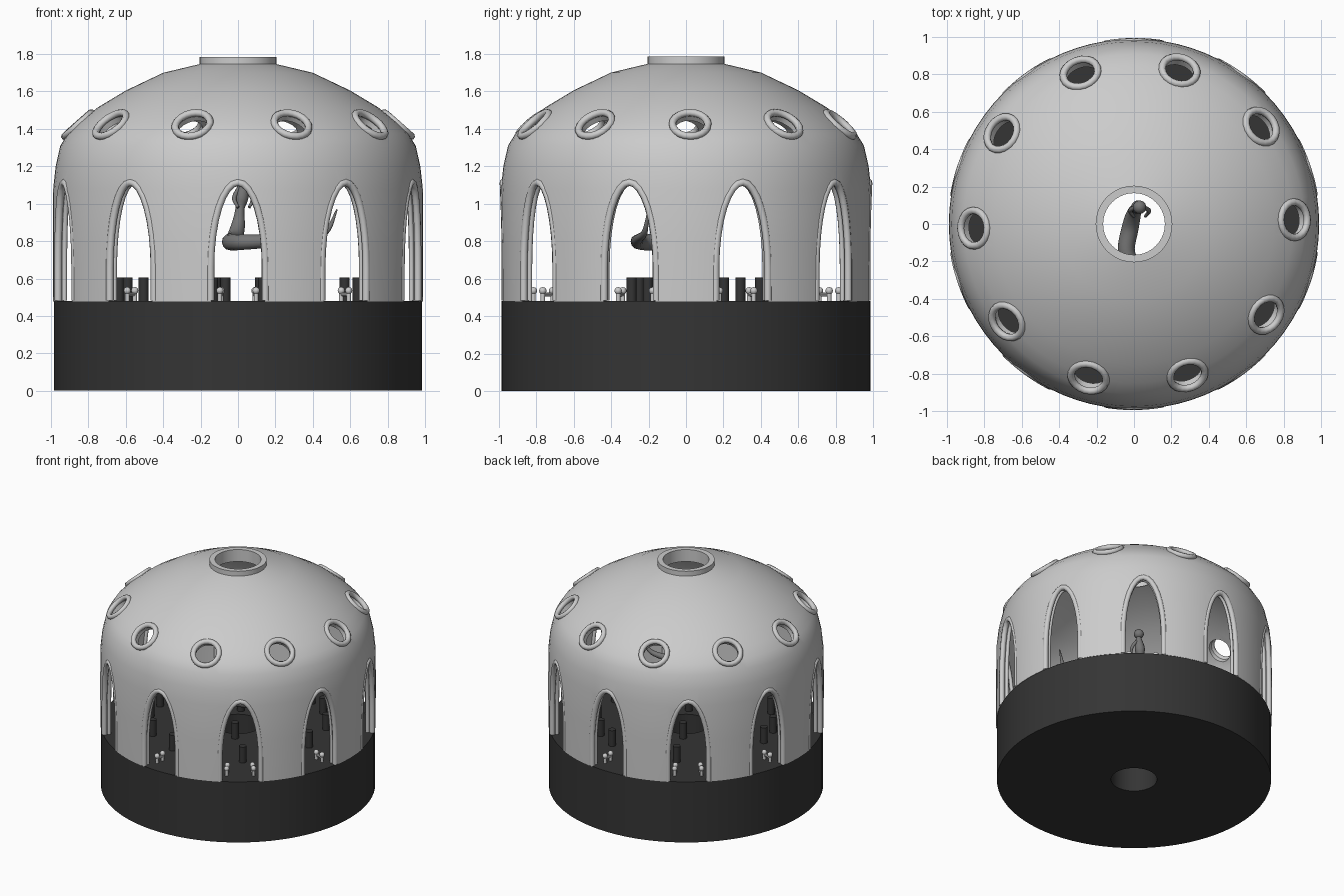
import bpy, bmesh, math
from mathutils import Vector, Matrix
from math import radians, sin, cos, pi

if "Cube" in bpy.data.objects:
    bpy.data.objects.remove(bpy.data.objects["Cube"])

def mat(name, v):
    m = bpy.data.materials.new(name)
    m.diffuse_color = (v, v, v, 1)
    m.use_nodes = True
    m.node_tree.nodes["Principled BSDF"].inputs["Base Color"].default_value = m.diffuse_color
    return m

DARK, MID = mat("dark", 0.035), mat("mid_grey", 0.18)

def make(name, bm, material=None, angle=35):
    bmesh.ops.recalc_face_normals(bm, faces=bm.faces)
    me = bpy.data.meshes.new(name)
    bm.to_mesh(me)
    bm.free()
    ob = bpy.data.objects.new(name, me)
    bpy.context.collection.objects.link(ob)
    if material:
        me.materials.append(material)
    smooth(ob, angle)
    return ob

def smooth(ob, angle=35):
    bpy.ops.object.select_all(action='DESELECT')
    ob.select_set(True)
    bpy.context.view_layer.objects.active = ob
    bpy.ops.object.shade_smooth_by_angle(angle=radians(angle))

def loft(bm, loops, closed=False, caps=True):
    """Skin a list of point loops."""
    rings = [[bm.verts.new(p) for p in lp] for lp in loops]
    n = len(rings[0])
    for i in range(len(rings) if closed else len(rings) - 1):
        a, b = rings[i], rings[(i + 1) % len(rings)]
        for j in range(n):
            k = (j + 1) % n
            bm.faces.new((a[j], a[k], b[k], b[j]))
    if caps and not closed:
        bm.faces.new(rings[0])
        bm.faces.new(rings[-1])

def polar(r, a, z):
    return Vector((r * cos(a), r * sin(a), z))

def lathe(name, profile, segs=80, material=None):
    bm = bmesh.new()
    loft(bm, [[polar(r, 2 * pi * j / segs, z) for r, z in profile] for j in range(segs)], closed=True)
    return make(name, bm, material)

def tube(bm, pts, radii, sides=10, closed=False):
    pts = [Vector(p) for p in pts]
    n, loops, ref = len(pts), [], None
    for i, p in enumerate(pts):
        if closed:
            t = pts[(i + 1) % n] - pts[i - 1]
        else:
            t = pts[min(i + 1, n - 1)] - pts[max(i - 1, 0)]
        t.normalize()
        if ref is None:
            ref = t.orthogonal()
        ref = (ref - t * ref.dot(t)).normalized()
        side, r = t.cross(ref), radii[i] if isinstance(radii, list) else radii
        loops.append([p + r * (cos(2 * pi * k / sides) * ref + sin(2 * pi * k / sides) * side)
                      for k in range(sides)])
    loft(bm, loops, closed)

def spline(keys, steps=6):
    """Catmull-Rom through (x, y, z, radius) keys."""
    k = [Vector(q) for q in keys]
    k = [2 * k[0] - k[1]] + k + [2 * k[-1] - k[-2]]
    out = []
    for i in range(1, len(k) - 2):
        a, b, c, d = k[i - 1:i + 3]
        for s in range(steps):
            t = s / steps
            out.append(0.5 * (2 * b + (c - a) * t + (2 * a - 5 * b + 4 * c - d) * t * t
                              + (3 * b - a - 3 * c + d) * t ** 3))
    out.append(k[-2])
    return [p.to_3d() for p in out], [max(p[3], 0.003) for p in out]

# base drum with centre bore
lathe("base_drum", [(0.165, 0), (0.985, 0), (0.985, 0.48), (0.165, 0.48)], material=DARK)

# dome shell
outer = [(0.988, 0.478), (0.99, 0.8), (0.988, 1.08), (0.975, 1.2), (0.95, 1.31), (0.91, 1.375),
         (0.85, 1.435), (0.75, 1.515), (0.6, 1.605), (0.4, 1.7), (0.19, 1.75)]
inner = [(0.17, 1.7), (0.38, 1.65), (0.57, 1.56), (0.72, 1.47), (0.82, 1.395), (0.87, 1.34),
         (0.905, 1.29), (0.93, 1.19), (0.942, 1.08), (0.945, 0.8), (0.942, 0.478)]
dome = lathe("dome_shell", outer + inner)
lathe("top_collar", [(0.165, 1.69), (0.205, 1.72), (0.205, 1.785), (0.165, 1.785)], 40)

arch_angles = [radians(18 + 36 * i) for i in range(10)]
port_angles = [radians(36 * i + 1.5) for i in range(10)]
HW, SPRING, APEX = 0.145, 0.66, 1.11

def arch_outline(foot, grow=0.0):
    pts = [(-HW - grow, foot), (-HW - grow, (foot + SPRING) / 2)]
    for i in range(17):
        t = pi - pi * i / 16
        pts.append(((HW + grow) * cos(t), SPRING + (APEX + grow - SPRING) * sin(t)))
    return pts + [(HW + grow, (foot + SPRING) / 2), (HW + grow, foot)]

def port_frame(a):
    n = Vector((cos(a) * 0.66, sin(a) * 0.66, 0.75))
    return polar(0.853, a, 1.42), n, Vector((-sin(a), cos(a), 0))

def port_ring(a, r, offset, n=20):
    c, nrm, u = port_frame(a)
    v = nrm.cross(u)
    return [c + nrm * offset + r * (cos(2 * pi * k / n) * u + sin(2 * pi * k / n) * v) for k in range(n)]

# cut arches and portholes through the shell
cut = bmesh.new()
for a in arch_angles:
    u = Vector((-sin(a), cos(a), 0))
    loft(cut, [[polar(r, a, z) + u * s for s, z in arch_outline(0.4)] for r in (0.8, 1.15)])
for a in port_angles:
    loft(cut, [port_ring(a, 0.088, o) for o in (-0.13, 0.13)])
cutter = make("opening_cutter", cut)
cutter.hide_render = True
mod = dome.modifiers.new("openings", 'BOOLEAN')
mod.operation, mod.solver, mod.object = 'DIFFERENCE', 'EXACT', cutter
bpy.context.view_layer.objects.active = dome
bpy.ops.object.modifier_apply(modifier=mod.name)
bpy.data.objects.remove(cutter)
smooth(dome)

# arch and porthole mouldings
bm = bmesh.new()
for a in arch_angles:
    for r, rad in ((0.975, 0.02), (0.94, 0.014)):
        tube(bm, [polar(r, a + s / 0.985, z) for s, z in arch_outline(0.482, 0.004)], rad, 8)
make("arch_mouldings", bm, angle=60)
bm = bmesh.new()
for a in port_angles:
    tube(bm, port_ring(a, 0.095, 0.004), 0.02, 8, closed=True)
make("porthole_rims", bm, angle=60)

# upright pegs on the floor
def post(bm, r, a, rad, z0, z1):
    m = Matrix.Translation(polar(r, a, (z0 + z1) / 2))
    bmesh.ops.create_cone(bm, cap_ends=True, segments=14, radius1=rad, radius2=rad,
                          depth=z1 - z0, matrix=m)

bm = bmesh.new()
for deg in (-102, -78, -52, -27, -2, 27, 52, 69, 96, 119, 142, 164, 186, 203, 232):
    post(bm, 0.64, radians(deg), 0.027, 0.475, 0.605)
for i in range(6):
    post(bm, 0.235, radians(-60 + 60 * i), 0.027, 0.475, 0.605)
make("floor_pegs", bm, DARK)

# small knobs beside each arch foot, joined by a short bar
bm = bmesh.new()
for a in arch_angles:
    for d in (-0.11, 0.11):
        for r in (0.82, 0.88):
            post(bm, r, a + d, 0.012, 0.475, 0.54)
            bmesh.ops.create_uvsphere(bm, u_segments=10, v_segments=6, radius=0.02,
                                      matrix=Matrix.Translation(polar(r, a + d, 0.535)))
        tube(bm, [polar(0.82, a + d, 0.515), polar(0.88, a + d, 0.515)], 0.01, 8)
make("wall_knobs", bm)

# hanging figure: long curling tail, torso, arms and head
bm = bmesh.new()
tube(bm, *spline([(0.03, 0.09, 1.14, 0.012), (0.03, 0.09, 1.09, 0.028), (0.02, 0.09, 1.03, 0.036),
                  (0.01, 0.08, 0.97, 0.025), (0.0, 0.06, 0.88, 0.038), (-0.02, -0.02, 0.81, 0.045),
                  (-0.04, -0.15, 0.795, 0.045), (0.02, -0.24, 0.795, 0.042), (0.16, -0.26, 0.80, 0.035),
                  (0.34, -0.25, 0.815, 0.025), (0.47, -0.22, 0.85, 0.016), (0.53, -0.2, 0.97, 0.004)]), 12)
for s in (-1, 1):
    tube(bm, *spline([(0.03 + s * 0.02, 0.09, 1.09, 0.013), (0.03 + s * 0.05, 0.07, 1.03, 0.012),
                      (0.03 + s * 0.03, 0.04, 0.98, 0.008)]), 8)
bmesh.ops.create_uvsphere(bm, u_segments=14, v_segments=10, radius=0.036,
                          matrix=Matrix.Translation((0.03, 0.09, 1.155)))
make("curled_figure", bm, MID, 60)
